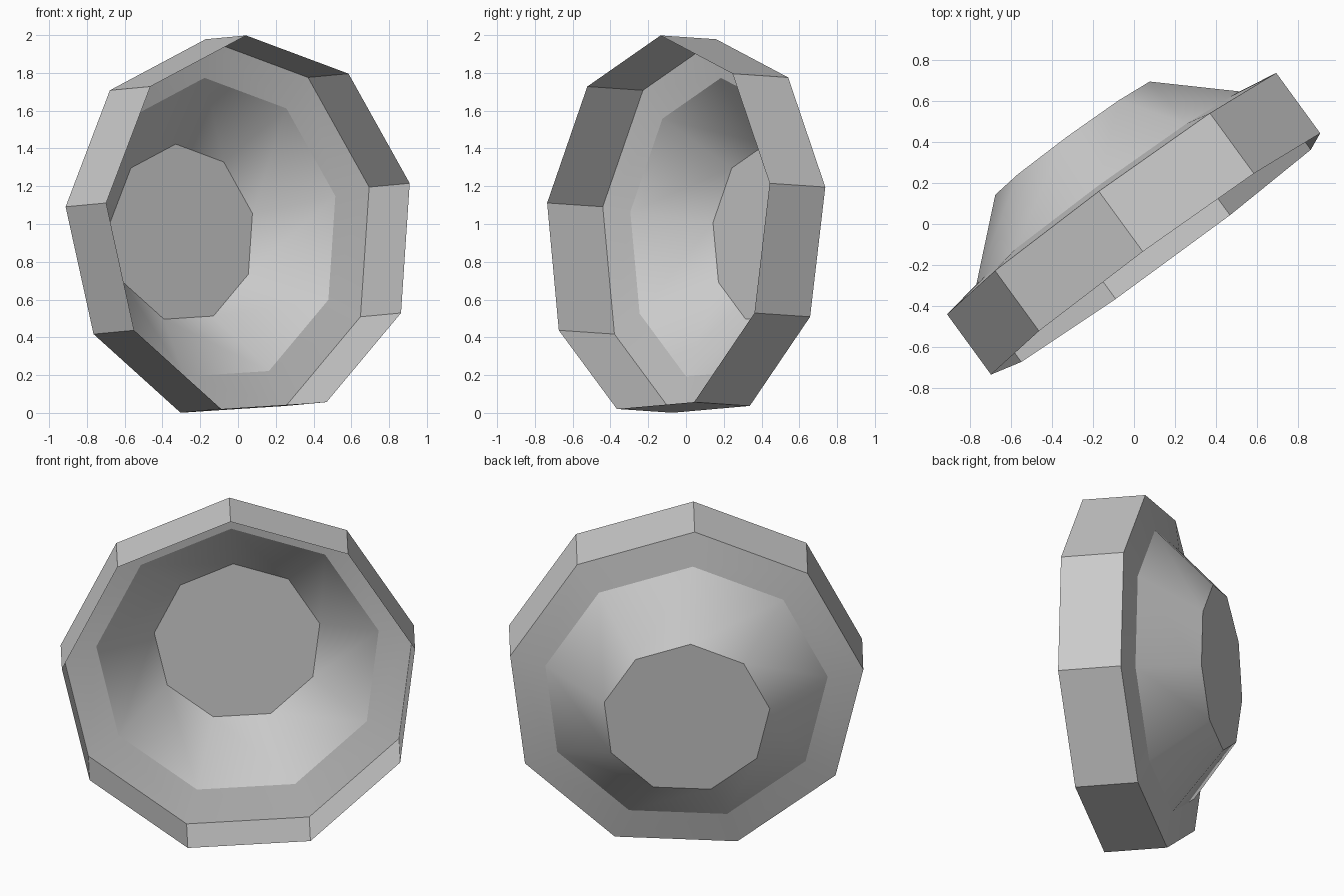
import bpy
import bmesh
from math import cos, sin, radians
from mathutils import Matrix, Vector

old = bpy.data.objects.get("Cube")
if old:
    bpy.data.objects.remove(old, do_unlink=True)

SIDES = 9
PHASE = radians(13)

# Dish frame: local x across, local y up, local z along the facing axis
facing = Vector((0.588, -0.807, 0.055)).normalized()
across = Vector((0, 0, 1)).cross(facing).normalized()
upward = facing.cross(across)
frame = Matrix((across, upward, facing)).transposed().to_4x4()
frame.translation = (-0.096, 0.146, 0.968)

grey = bpy.data.materials.new("plain grey")
grey.use_nodes = True
colour = (0.6, 0.6, 0.6, 1)
grey.diffuse_color = colour
grey.node_tree.nodes["Principled BSDF"].inputs["Base Color"].default_value = colour


def ring(bm, radius, height):
    angles = [PHASE + radians(360) * i / SIDES for i in range(SIDES)]
    return [bm.verts.new(frame @ Vector((radius * cos(a), radius * sin(a), height)))
            for a in angles]


def dish_part(name, start, end=None):
    """Skin between two (radius, height) rings, or one filled ring."""
    bm = bmesh.new()
    a = ring(bm, *start)
    if end:
        b = ring(bm, *end)
        for i in range(SIDES):
            j = (i + 1) % SIDES
            bm.faces.new((a[i], a[j], b[j], b[i]))
    else:
        bm.faces.new(a[::-1])
    mesh = bpy.data.meshes.new(name)
    bm.to_mesh(mesh)
    bm.free()
    mesh.materials.append(grey)
    obj = bpy.data.objects.new(name, mesh)
    bpy.context.collection.objects.link(obj)
    bpy.ops.object.select_all(action="DESELECT")
    obj.select_set(True)
    bpy.context.view_layer.objects.active = obj
    bpy.ops.object.shade_smooth_by_angle(angle=radians(30))
    return obj


# Profile points (radius, height) from open front rim to bowl floor
front_rim = (1.013, 0.365)
back_rim = (1.013, 0)
bowl_mouth = (0.81, -0.035)
bowl_base = (0.475, -0.337)

dish_part("rim_band", back_rim, front_rim)
dish_part("back_flange", bowl_mouth, back_rim)
dish_part("bowl_wall", bowl_base, bowl_mouth)
dish_part("bowl_floor", bowl_base)
